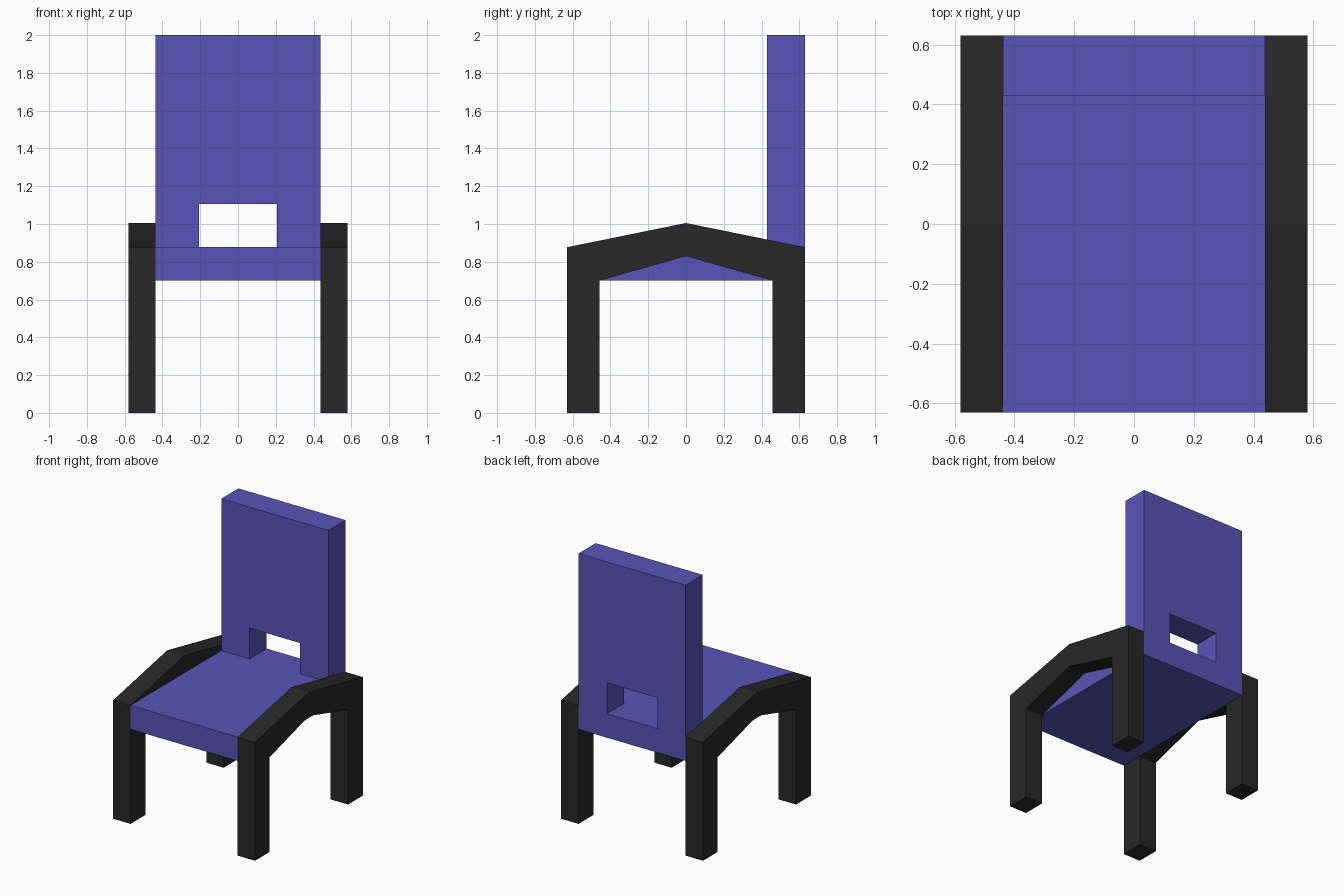
import bpy
import bmesh
from mathutils import Vector

if "Cube" in bpy.data.objects:
    bpy.data.objects.remove(bpy.data.objects["Cube"])


def material(name, color):
    mat = bpy.data.materials.new(name)
    mat.diffuse_color = color
    mat.use_nodes = True
    mat.node_tree.nodes["Principled BSDF"].inputs["Base Color"].default_value = mat.diffuse_color
    return mat


def prism(name, points, offset, mat):
    """Extrude a flat profile along the offset vector."""
    bm = bmesh.new()
    face = bm.faces.new([bm.verts.new(p) for p in points])
    new = bmesh.ops.extrude_face_region(bm, geom=[face], use_keep_orig=True)["geom"]
    bmesh.ops.translate(bm, vec=Vector(offset),
                        verts=[g for g in new if isinstance(g, bmesh.types.BMVert)])
    bmesh.ops.recalc_face_normals(bm, faces=bm.faces)
    mesh = bpy.data.meshes.new(name)
    bm.to_mesh(mesh)
    bm.free()
    mesh.materials.append(mat)
    obj = bpy.data.objects.new(name, mesh)
    bpy.context.collection.objects.link(obj)
    return obj


blue = material("blue_upholstery", (0.098, 0.091, 0.479, 1))
black = material("black_frame", (0.021, 0.021, 0.021, 1))

HALF_SEAT, HALF_WIDTH, HALF_DEPTH = 0.438, 0.58, 0.63
SEAT_BOTTOM, SEAT_TOP = 0.70, 0.877

# Side frame: two legs joined by a peaked armrest, mirrored to the other side
half = [(0, 1.005), (HALF_DEPTH, SEAT_TOP), (HALF_DEPTH, 0),
        (0.458, 0), (0.458, SEAT_BOTTOM), (0, 0.83)]
outline = half + [(-y, z) for y, z in reversed(half[1:-1])]
frame = prism("side_frames", [(HALF_SEAT, y, z) for y, z in outline],
              (HALF_WIDTH - HALF_SEAT, 0, 0), black)
mirror = frame.modifiers.new("mirror", "MIRROR")
mirror.use_axis[0] = True

# Seat slab
seat_outline = [(-HALF_DEPTH, SEAT_BOTTOM), (HALF_DEPTH, SEAT_BOTTOM),
                (HALF_DEPTH, SEAT_TOP), (-HALF_DEPTH, SEAT_TOP)]
prism("seat", [(-HALF_SEAT, y, z) for y, z in seat_outline],
      (2 * HALF_SEAT, 0, 0), blue)

# Backrest with an opening above the seat
half = [(HALF_SEAT, 2.0), (HALF_SEAT, SEAT_TOP), (0.206, SEAT_TOP), (0.206, 1.105)]
outline = half + [(-x, z) for x, z in reversed(half)]
prism("backrest", [(x, 0.43, z) for x, z in outline],
      (0, HALF_DEPTH - 0.43, 0), blue)
